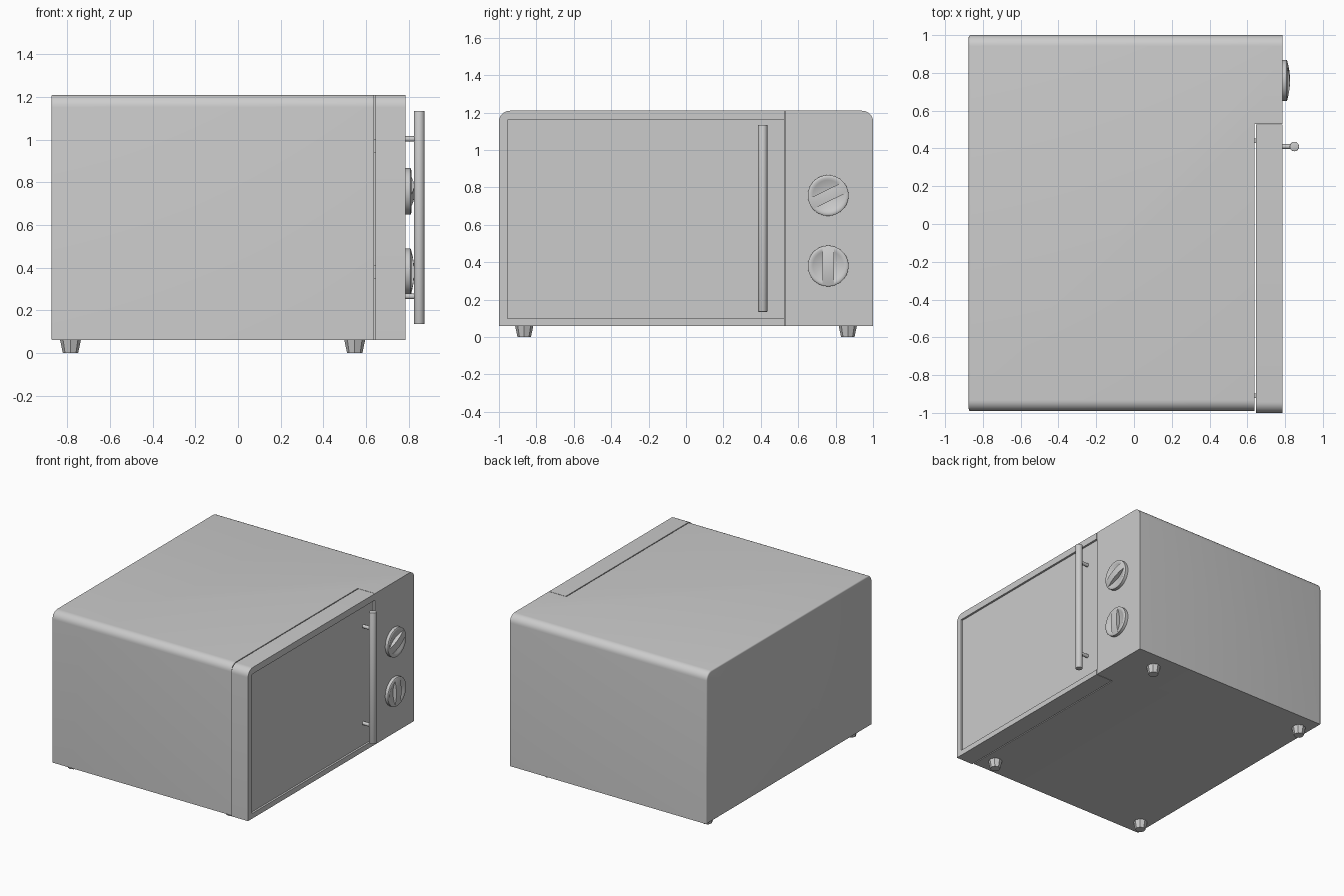
import bpy, bmesh, math
from mathutils import Matrix, Vector

if "Cube" in bpy.data.objects:
    bpy.data.objects.remove(bpy.data.objects["Cube"])


def finish(name, bm, smooth=True):
    bmesh.ops.recalc_face_normals(bm, faces=bm.faces)
    me = bpy.data.meshes.new(name)
    bm.to_mesh(me)
    bm.free()
    ob = bpy.data.objects.new(name, me)
    bpy.context.collection.objects.link(ob)
    if smooth:
        bpy.context.view_layer.objects.active = ob
        bpy.ops.object.select_all(action='DESELECT')
        ob.select_set(True)
        bpy.ops.object.shade_smooth_by_angle(angle=math.radians(35))
    return ob


def arc(cy, cz, r, a0, a1, n=8):
    return [(cy + r * math.cos(math.radians(a0 + (a1 - a0) * i / n)),
             cz + r * math.sin(math.radians(a0 + (a1 - a0) * i / n))) for i in range(n + 1)]


def extrude_yz(profile, x0, x1):
    bm = bmesh.new()
    face = bm.faces.new([bm.verts.new((x0, y, z)) for y, z in profile])
    geo = bmesh.ops.extrude_face_region(bm, geom=[face])['geom']
    bmesh.ops.translate(bm, vec=(x1 - x0, 0, 0),
                        verts=[g for g in geo if isinstance(g, bmesh.types.BMVert)])
    return bm


def box(name, lo, hi):
    prof = [(lo[1], lo[2]), (hi[1], lo[2]), (hi[1], hi[2]), (lo[1], hi[2])]
    return finish(name, extrude_yz(prof, lo[0], hi[0]), False)


def cut(ob, cutter):
    m = ob.modifiers.new("cut", 'BOOLEAN')
    m.operation, m.object, m.solver = 'DIFFERENCE', cutter, 'EXACT'
    cutter.hide_render = True
    cutter.hide_set(True)


def cylinder(name, p, q, r, bevel=0.0, r2=None, n=32, smooth=True):
    p, q = Vector(p), Vector(q)
    rot = (q - p).to_track_quat('Z', 'Y').to_matrix().to_4x4()
    bm = bmesh.new()
    bmesh.ops.create_cone(bm, cap_ends=True, segments=n, radius1=r, radius2=r2 or r,
                          depth=(q - p).length, matrix=Matrix.Translation((p + q) / 2) @ rot)
    if bevel:
        rims = [e for e in bm.edges if any(len(f.verts) > 4 for f in e.link_faces)]
        bmesh.ops.bevel(bm, geom=rims, offset=bevel, segments=2, affect='EDGES', profile=0.5)
    return finish(name, bm, smooth)


def lathe_x(profile, n=64):
    # profile of (radius, x) points spun about the x axis
    bm = bmesh.new()
    vs = [bm.verts.new((x, r, 0)) for r, x in profile]
    es = [bm.edges.new(e) for e in zip(vs, vs[1:])]
    bmesh.ops.spin(bm, geom=vs + es, cent=(0, 0, 0), axis=(1, 0, 0),
                   angle=2 * math.pi, steps=n)
    bmesh.ops.remove_doubles(bm, verts=bm.verts, dist=1e-5)
    return bm


Z0, Z1, R, FRONT, SEAM = 0.06, 1.21, 0.058, 0.785, 0.53

# Casing with rounded top edges, softened back and a notch for the door
bm = extrude_yz([(-0.99, Z0), (1, Z0)] + arc(1 - R, Z1 - R, R, 0, 90)
                + arc(-0.99 + R, Z1 - R, R, 90, 180), -0.875, FRONT)
back = [e for e in bm.edges if all(v.co.x < -0.8 for v in e.verts)]
bmesh.ops.bevel(bm, geom=back, offset=0.01, segments=3, affect='EDGES', profile=0.5)
casing = finish("casing", bm)
cut(casing, box("door_notch_cutter", (0.638, -1.2, -0.2), (1, SEAM, 1.5)))

# Door with a recessed front panel
door = finish("door", extrude_yz([(-1, Z0), (SEAM - 0.003, Z0), (SEAM - 0.003, Z1)]
                                 + arc(-1 + R, Z1 - R, R, 90, 180), 0.645, FRONT))
cut(door, box("door_recess_cutter", (FRONT - 0.015, -0.955, 0.10), (1, 0.7, 1.16)))

# Hinges and latches bridging the door gap
for label, y in (("hinge", -0.91), ("latch", 0.44)):
    for place, z in (("lower", 0.38), ("upper", 0.97)):
        box(f"{place}_{label}", (0.62, y - 0.012, z - 0.03), (0.66, y + 0.012, z + 0.03))

# Handle bar and its two standoffs
cylinder("handle", (0.849, 0.41, 0.135), (0.849, 0.41, 1.135), 0.025, 0.003)
for place, z in (("lower", 0.265), ("upper", 1.003)):
    cylinder(f"{place}_handle_post", (0.765, 0.41, z), (0.849, 0.41, z), 0.013)

# Knobs: dished discs with a domed grip across the middle
KR = 0.109
dish = [(KR, -0.002), (KR, 0.023), (KR - 0.004, 0.026), (0.094, 0.028)]
dish += [(0.094 * (1 - i / 8), 0.008 + 0.020 * (1 - i / 8) ** 2) for i in range(1, 9)]
dome = [(0.0, -0.002), (0.104, -0.002), (0.104, 0.026)]
dome += [(0.104 * (1 - i / 8), 0.041 - 0.015 * (1 - i / 8) ** 2) for i in range(1, 9)]
for place, z, turn in (("upper", 0.757, 26), ("lower", 0.38, 90)):
    spot = Matrix.Translation((FRONT, 0.76, z)) @ Matrix.Rotation(math.radians(turn), 4, 'X')
    bm = lathe_x(dish)
    bm.transform(spot)
    finish(f"{place}_knob", bm)
    bm = lathe_x(dome)
    for s in (-1, 1):
        cutres = bmesh.ops.bisect_plane(bm, geom=bm.verts[:] + bm.edges[:] + bm.faces[:],
                                        plane_co=(0, 0, 0.03 * s), plane_no=(0, 0, s),
                                        clear_outer=True)
        rim = [g for g in cutres['geom_cut'] if isinstance(g, bmesh.types.BMEdge)]
        bmesh.ops.contextual_create(bm, geom=rim)
    bm.transform(spot)
    finish(f"{place}_knob_grip", bm)

# Four faceted tapered feet
for depth, y in (("front", -0.865), ("back", 0.865)):
    for side, x in (("left", -0.785), ("right", 0.547)):
        cylinder(f"{depth}_{side}_foot", (x, y, 0), (x, y, Z0 + 0.002), 0.036,
                 r2=0.049, n=8, smooth=False)
